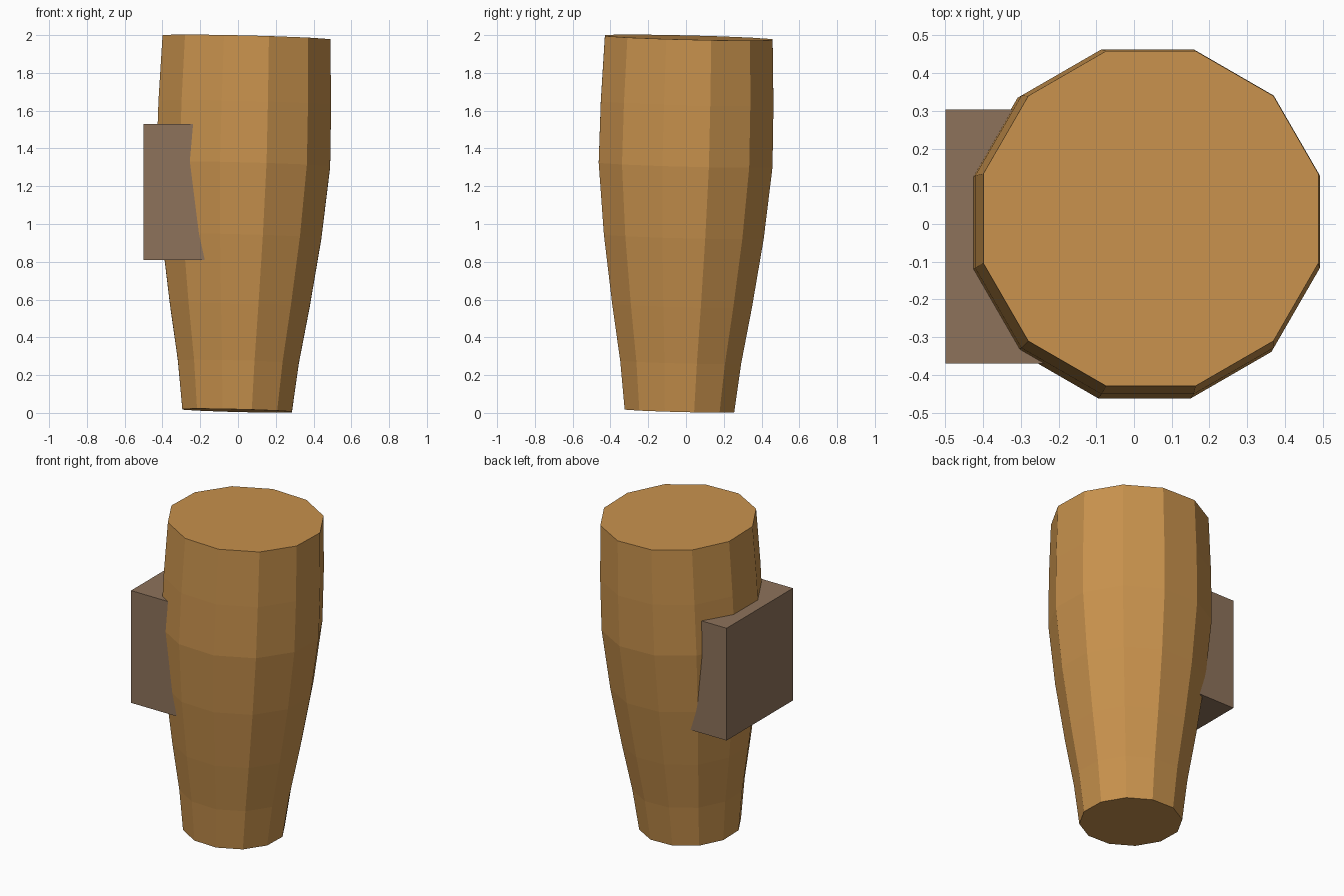
import bpy, bmesh, math

if "Cube" in bpy.data.objects:
    bpy.data.objects.remove(bpy.data.objects["Cube"])

SIDES = 12
TILT = 0.025          # slight lean towards +x and +y

def material(name, rgb):
    m = bpy.data.materials.new(name)
    m.diffuse_color = (*rgb, 1.0)
    m.use_nodes = True
    m.node_tree.nodes["Principled BSDF"].inputs["Base Color"].default_value = m.diffuse_color
    return m

def finish(bm, name, mat):
    bmesh.ops.recalc_face_normals(bm, faces=bm.faces)
    mesh = bpy.data.meshes.new(name)
    bm.to_mesh(mesh)
    bm.free()
    mesh.materials.append(mat)
    obj = bpy.data.objects.new(name, mesh)
    bpy.context.collection.objects.link(obj)
    return obj

wood = material("warm wood", (0.578, 0.287, 0.074))
brown = material("dull brown", (0.27, 0.171, 0.105))

# Tapered twelve-sided body: (height, distance from axis to flat side)
profile = [(0.012, 0.29), (0.27, 0.32), (0.57, 0.37), (0.935, 0.423),
           (1.315, 0.46), (1.64, 0.457), (1.987, 0.444)]
bm = bmesh.new()
rings = []
for z, apothem in profile:
    r = apothem / math.cos(math.pi / SIDES)
    ring = []
    for i in range(SIDES):
        a = (i + 0.5) * 2 * math.pi / SIDES
        dx, dy = r * math.cos(a), r * math.sin(a)
        ring.append(bm.verts.new((-0.005 + TILT * z + dx,
                                  -0.035 + TILT * z + dy,
                                  z - TILT * (dx + dy))))
    rings.append(ring)
for low, high in zip(rings, rings[1:]):
    for i in range(SIDES):
        j = (i + 1) % SIDES
        bm.faces.new((low[i], low[j], high[j], high[i]))
bm.faces.new(rings[0][::-1])
bm.faces.new(rings[-1])
finish(bm, "tapered_body", wood)

# Block set into the left side
x0, x1, y0, y1, z0, z1 = -0.5, -0.1, -0.37, 0.303, 0.81, 1.53
bm = bmesh.new()
bmesh.ops.create_cube(bm, size=1)
for v in bm.verts:
    v.co = ((x0 + x1) / 2 + v.co.x * (x1 - x0),
            (y0 + y1) / 2 + v.co.y * (y1 - y0),
            (z0 + z1) / 2 + v.co.z * (z1 - z0))
finish(bm, "side_block", brown)
